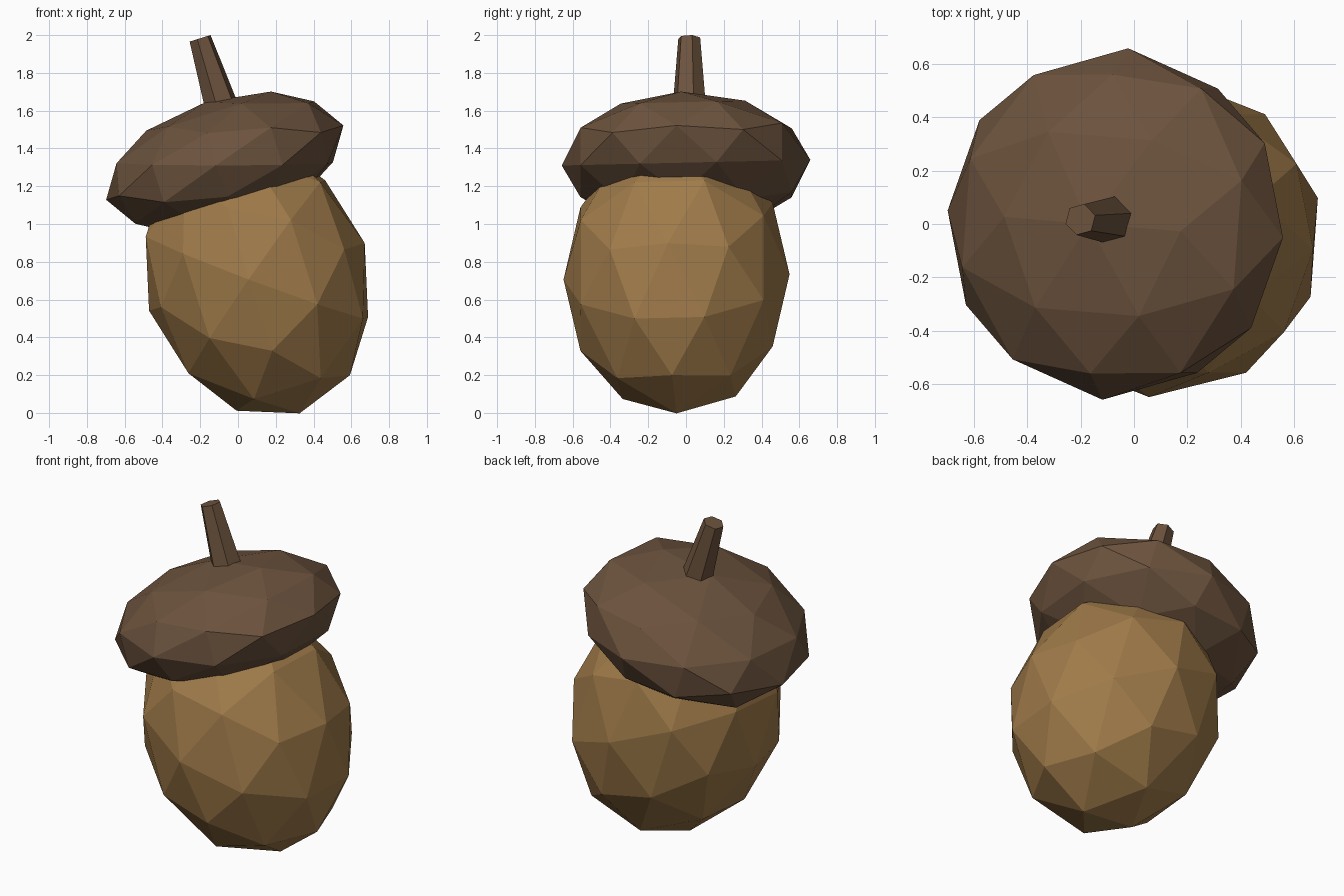
import bpy, bmesh, math
from mathutils import Matrix, Vector

if "Cube" in bpy.data.objects:
    bpy.data.objects.remove(bpy.data.objects["Cube"])

TILT = Matrix.Rotation(math.radians(-17.4), 4, 'Y')   # whole acorn leans left
SPIN = Matrix.Rotation(math.radians(-4.4), 4, 'Z')    # slight turn about its own axis


def material(name, rgb):
    m = bpy.data.materials.new(name)
    m.diffuse_color = (*rgb, 1)
    m.use_nodes = True
    m.node_tree.nodes["Principled BSDF"].inputs["Base Color"].default_value = m.diffuse_color
    return m


def finish(name, bm, mat, matrix):
    bm.transform(matrix)
    bmesh.ops.recalc_face_normals(bm, faces=bm.faces[:])
    mesh = bpy.data.meshes.new(name)
    bm.to_mesh(mesh)
    bm.free()
    mesh.materials.append(mat)
    ob = bpy.data.objects.new(name, mesh)
    bpy.context.collection.objects.link(ob)
    return ob


def faceted_ball(name, centre, size, mat):
    """80-sided ball with an edge midpoint on each axis, squashed and tilted."""
    t = (1 + 5 ** 0.5) / 2
    bm = bmesh.new()
    for a in (-1, 1):
        for b in (-t, t):
            for p in ((b, a, 0), (0, b, a), (a, 0, b)):
                bm.verts.new(p)
    bmesh.ops.convex_hull(bm, input=bm.verts[:])
    bmesh.ops.subdivide_edges(bm, edges=bm.edges[:], cuts=1, use_grid_fill=True)
    for v in bm.verts:
        v.co.normalize()
    scale = Matrix.Diagonal((*size, 1))
    return finish(name, bm, mat, Matrix.Translation(centre) @ TILT @ SPIN @ scale)


nut_mat = material("nut tan", (0.352, 0.198, 0.068))
cap_mat = material("cap brown", (0.150, 0.086, 0.047))

# Nut body and cap
faceted_ball("nut", Vector((0.10, -0.05, 0.72)), (0.60, 0.60, 0.757), nut_mat)
cap_centre = Vector((-0.07, 0.0, 1.325))
faceted_ball("cap", cap_centre, (0.66, 0.66, 0.336), cap_mat)

# Six-sided tapered stem, sunk into the cap
low, high = 0.25, 0.667
bm = bmesh.new()
bmesh.ops.create_cone(bm, cap_ends=True, segments=6, radius1=0.094, radius2=0.06,
                      depth=high - low)
finish("stem", bm, cap_mat,
       Matrix.Translation(cap_centre) @ TILT
       @ Matrix.Translation((0.072, 0.017, (low + high) / 2))
       @ Matrix.Rotation(math.radians(-15), 4, 'Z')
       @ Matrix.Rotation(math.radians(30), 4, 'Z')
       @ Matrix.Rotation(math.radians(-30), 4, 'Z'))
